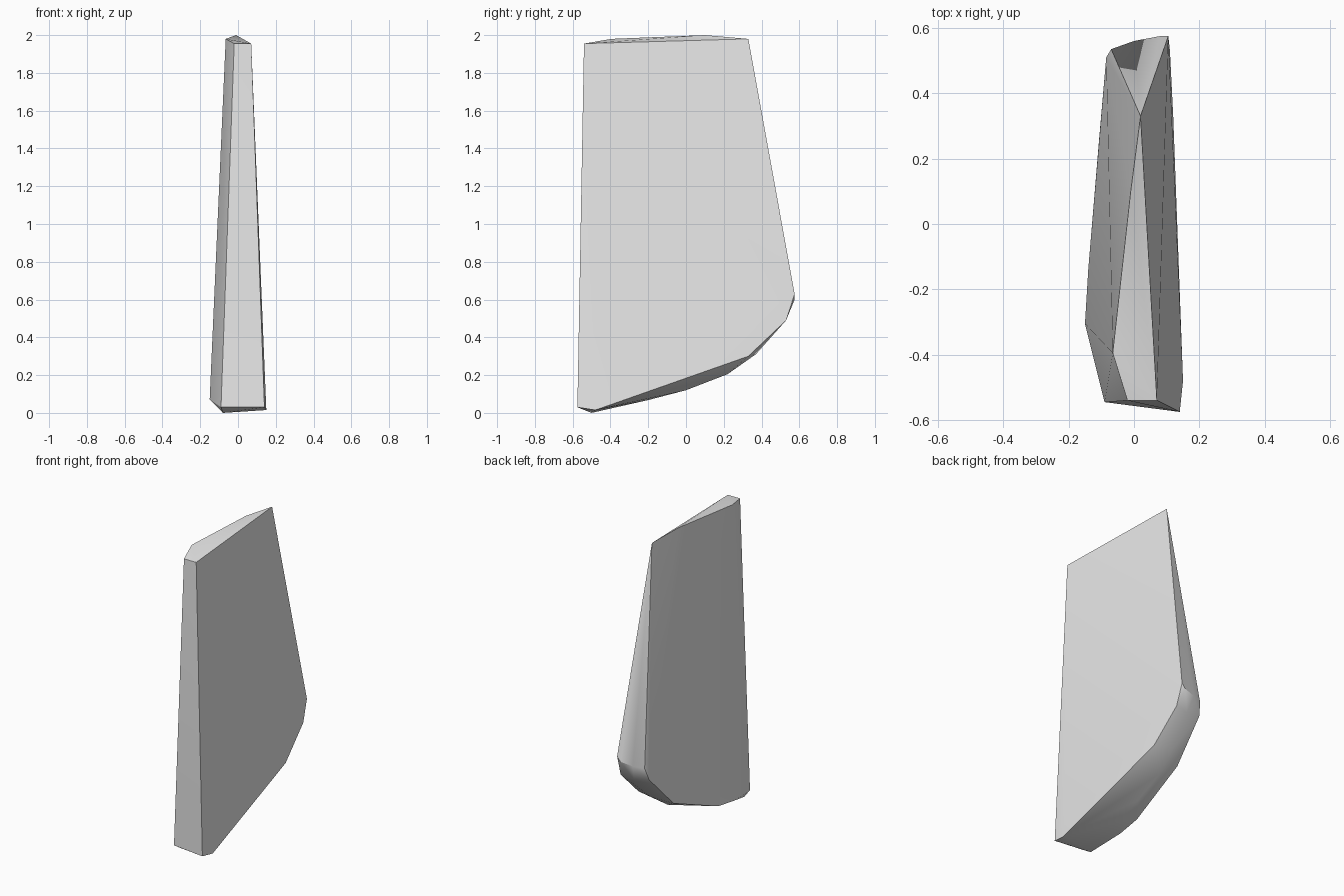
import bpy, bmesh, math

cube = bpy.data.objects.get("Cube")
if cube:
    bpy.data.objects.remove(cube, do_unlink=True)

# Single stone colour
stone = bpy.data.materials.new("light_grey")
stone.use_nodes = True
GREY = (0.8, 0.8, 0.8, 1.0)
stone.diffuse_color = GREY
for node in stone.node_tree.nodes:
    if node.type == 'BSDF_PRINCIPLED':
        node.inputs["Base Color"].default_value = GREY

# Narrow sloping top
top_rim = [(-.02, -.54, 1.955), (.07, -.54, 1.955), (-.065, -.395, 1.98),
           (-.01, .1, 2.0), (.02, .33, 1.98)]
# Lower rim of the left (+x) face
left_rim = [(.14, -.575, .03), (.15, -.48, .015), (.12, .33, .30),
            (.11, .53, .49), (.105, .575, .63)]
# Lower rim of the right (-x) face
right_rim = [(-.09, -.545, .03), (-.15, -.305, .07), (-.14, -.14, .09),
             (-.105, .28, .26), (-.085, .51, .50), (-.07, .535, .58)]
# Curved underside, running from the front foot up to the back
keel = [(-.08, -.5, 0), (-.05, -.2, .068), (-.03, 0, .12), (-.02, .22, .205),
        (0, .37, .31), (.02, .52, .48), (.08, .575, .60), (0, .56, .585)]

# Chipped shard as the hull around its rims
bm = bmesh.new()
for point in top_rim + left_rim + right_rim + keel:
    bm.verts.new(point)
hull = bmesh.ops.convex_hull(bm, input=bm.verts)
spare = [v for v in hull["geom_interior"] if isinstance(v, bmesh.types.BMVert)]
if spare:
    bmesh.ops.delete(bm, geom=spare, context='VERTS')
bmesh.ops.dissolve_limit(bm, angle_limit=math.radians(1.5),
                         verts=bm.verts, edges=bm.edges)
bmesh.ops.recalc_face_normals(bm, faces=bm.faces)

mesh = bpy.data.meshes.new("stone_shard")
bm.to_mesh(mesh)
bm.free()
mesh.materials.append(stone)
shard = bpy.data.objects.new("stone_shard", mesh)
bpy.context.collection.objects.link(shard)

# Smooth the rounded underside and keep the chipped edges sharp
bpy.ops.object.select_all(action='DESELECT')
shard.select_set(True)
bpy.context.view_layer.objects.active = shard
bpy.ops.object.shade_smooth_by_angle(angle=math.radians(30))
